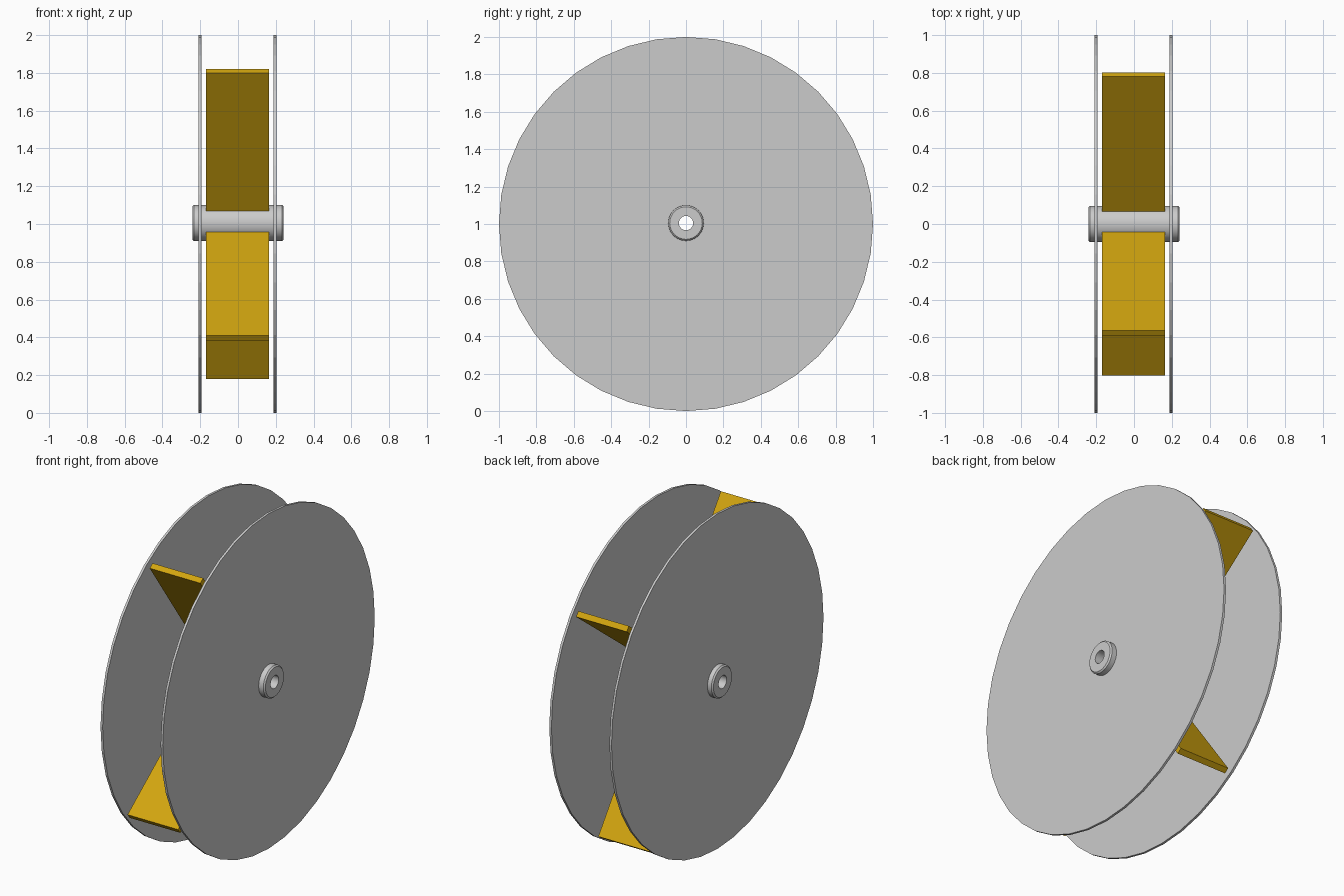
import bpy, bmesh, math
from mathutils import Vector

if "Cube" in bpy.data.objects:
    bpy.data.objects.remove(bpy.data.objects["Cube"])

CENTER = Vector((0, 0, 1))


def lathe_x(name, profile, sides, center=CENTER, smooth=False):
    """Revolve a closed (x, radius) profile around the x axis."""
    bm = bmesh.new()
    rings = []
    for i in range(sides):
        a = 2 * math.pi * i / sides
        rings.append([bm.verts.new((x, r * math.cos(a), r * math.sin(a))) for x, r in profile])
    n = len(profile)
    for i in range(sides):
        p, q = rings[i], rings[(i + 1) % sides]
        for j in range(n):
            k = (j + 1) % n
            bm.faces.new((p[j], p[k], q[k], q[j]))
    bmesh.ops.recalc_face_normals(bm, faces=bm.faces)
    mesh = bpy.data.meshes.new(name)
    bm.to_mesh(mesh)
    bm.free()
    obj = bpy.data.objects.new(name, mesh)
    obj.location = center
    bpy.context.collection.objects.link(obj)
    if smooth:
        bpy.ops.object.select_all(action='DESELECT')
        obj.select_set(True)
        bpy.context.view_layer.objects.active = obj
        bpy.ops.object.shade_smooth_by_angle(angle=math.radians(30))
    return obj


# Thin side discs, open in the middle where the hub passes through
for name, x0, x1 in (("left_disc", -0.208, -0.194), ("right_disc", 0.189, 0.203)):
    lathe_x(name, [(x0, 0.09), (x0, 1.0), (x1, 1.0), (x1, 0.09)], 40)

# Hollow hub with chamfered ends
R, B, L, C = 0.095, 0.038, 0.242, 0.008
lathe_x("hub", [(-L, B), (-L, R - C), (-L + C, R), (L - C, R), (L, R - C), (L, B)],
        40, Vector((0, 0, 1.005)), smooth=True)

# Paddle boards reaching from the hub wall to the rim
gold = bpy.data.materials.new("gold_paint")
gold.diffuse_color = (0.65, 0.38, 0.005, 1)
gold.use_nodes = True
gold.node_tree.nodes["Principled BSDF"].inputs["Base Color"].default_value = gold.diffuse_color
INNER, OUTER, WIDTH, THICK = 0.075, 0.995, 0.334, 0.034
for i, deg in enumerate((37.4, 125.5, 217.4, 305.5)):
    a = math.radians(deg)
    mid = (INNER + OUTER) / 2
    bpy.ops.mesh.primitive_cube_add(
        size=1, location=CENTER + Vector((-0.002, mid * math.cos(a), mid * math.sin(a))),
        rotation=(a, 0, 0))
    paddle = bpy.context.object
    paddle.name = f"paddle_{i + 1}"
    paddle.scale = (WIDTH, OUTER - INNER, THICK)
    paddle.data.materials.append(gold)
